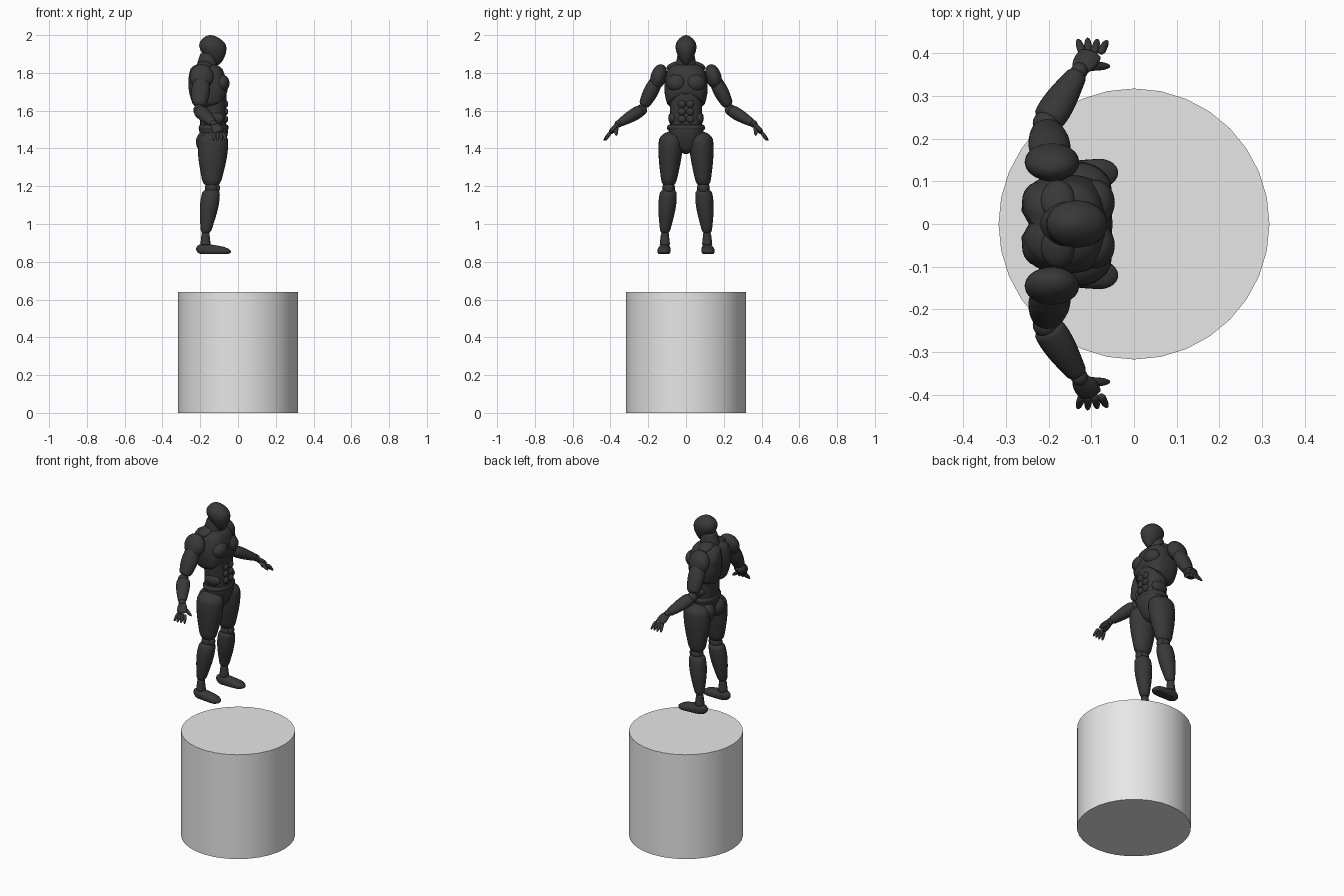
import bpy, bmesh, math
from mathutils import Vector, Matrix

cube = bpy.data.objects.get("Cube")
if cube:
    bpy.data.objects.remove(cube)


def material(name, value):
    made = bpy.data.materials.new(name)
    made.use_nodes = True
    colour = (value, value, value, 1)
    made.diffuse_color = colour
    made.node_tree.nodes["Principled BSDF"].inputs["Base Color"].default_value = colour
    return made


CHARCOAL = material("charcoal", .04)
LIGHT_GREY = material("light grey", .8)
FORWARD, SIDE, UP = Matrix.Identity(3)


def finish(name, bm, mat, mirror):
    bmesh.ops.recalc_face_normals(bm, faces=bm.faces)
    mesh = bpy.data.meshes.new(name)
    bm.to_mesh(mesh)
    bm.free()
    mesh.materials.append(mat)
    part = bpy.data.objects.new(name, mesh)
    bpy.context.collection.objects.link(part)
    bpy.ops.object.select_all(action="DESELECT")
    part.select_set(True)
    bpy.context.view_layer.objects.active = part
    bpy.ops.object.shade_smooth_by_angle(angle=math.radians(40))
    if mirror:
        part.modifiers.new("mirror", "MIRROR").use_axis = (False, True, False)


def ball(name, centre, size, mirror=True, turn=0):
    bm = bmesh.new()
    bmesh.ops.create_uvsphere(bm, u_segments=24, v_segments=14, radius=1)
    bm.transform(Matrix.Translation(centre) @ Matrix.Rotation(turn, 4, "X")
                 @ Matrix.Diagonal((*size, 1)))
    finish(name, bm, CHARCOAL, mirror)


def muscle(name, start, end, first, last, bulge=0, peak=.5, depth=1, cap=.1, axis=None,
           ref=FORWARD, square=1, shape=None, mirror=True, sides=24, rows=20):
    """Tapered form with a swelling at peak and rounded ends.
    Radii run along ref; depth scales them across it."""
    start, end = Vector(start), Vector(end)
    axis = (axis or end - start).normalized()
    along = (ref - axis * ref.dot(axis)).normalized()
    across = axis.cross(along)
    skew = math.log(.5) / math.log(peak)
    bm = bmesh.new()
    loops = []
    for row in range(rows + 1):
        t = (1 - math.cos(math.pi * row / rows)) / 2
        radius = first + (last - first) * t + bulge * math.sin(math.pi * t ** skew)
        inset = max(0, 1 - min(t, 1 - t) / cap)
        radius *= max(.05, math.sqrt(1 - inset * inset))
        loop = []
        for side in range(sides):
            angle = math.tau * side / sides
            c, s = (math.copysign(abs(w) ** square, w) * radius
                    for w in (math.cos(angle), math.sin(angle)))
            point = start.lerp(end, t) + along * c + across * s * depth
            if shape:
                shape(point)
            loop.append(bm.verts.new(point))
        loops.append(loop)
    for low, high in zip(loops, loops[1:]):
        for side in range(sides):
            nxt = (side + 1) % sides
            bm.faces.new((low[side], low[nxt], high[nxt], high[side]))
    bm.faces.new(loops[0])
    bm.faces.new(loops[-1])
    finish(name, bm, CHARCOAL, mirror)


# Pedestal
bm = bmesh.new()
bmesh.ops.create_cone(bm, cap_ends=True, segments=32, radius1=.317, radius2=.317, depth=.64)
bm.transform(Matrix.Translation(UP * .32))
finish("pedestal", bm, LIGHT_GREY, False)

# Head and neck
muscle("head", (-.115, 0, 1.84), (-.145, 0, 2), .045, .06, bulge=.018, peak=.65,
       depth=.78, cap=.45, axis=UP, mirror=False)
muscle("neck", (-.17, 0, 1.79), (-.155, 0, 1.91), .065, .042, axis=UP, mirror=False)


# Chest shell: arched rib edge in front, groove along the spine
def rib_arch(point):
    low = max(0, min(1, (1.72 - point.z) * 8))
    front = max(0, min(1, (point.x + .17) * 12))
    point.z += low * front * .08 * max(0, 1 - (point.y / .1) ** 2)
    if point.x < -.17:
        point.x += .02 * math.exp(-(point.y / .02) ** 2)


muscle("chest", (-.15, 0, 1.6), (-.172, 0, 1.855), .08, .075, bulge=.027, depth=1.1,
       cap=.15, axis=UP, square=.72, shape=rib_arch, mirror=False, sides=40)
ball("pectoral", (-.09, .05, 1.745), (.045, .054, .048))
ball("shoulder_blade", (-.222, .053, 1.765), (.04, .046, .065))
ball("collar_muscle", (-.178, .055, 1.838), (.04, .05, .022), turn=-.3)

# Waist and abdominal muscles
muscle("abdomen", (-.13, 0, 1.47), (-.135, 0, 1.7), .07, .076, bulge=-.004, depth=1.22,
       cap=.05, axis=UP, square=.85, mirror=False)
for row in range(3):
    ball(f"abdominal_{row + 1}", (-.066, .022, 1.555 + .04 * row), (.014, .021, .02))
ball("side_muscle", (-.125, .07, 1.56), (.052, .024, .035))

# Pelvis
muscle("pelvis", (-.125, 0, 1.37), (-.13, 0, 1.53), .025, .08, bulge=.014, depth=1.2,
       cap=.2, axis=UP, square=.9, mirror=False)
muscle("waist_band", (-.13, 0, 1.495), (-.128, 0, 1.527), .074, .072, bulge=.006,
       depth=1.28, cap=.05, axis=UP, square=.9, mirror=False)
ball("buttock", (-.178, .048, 1.435), (.045, .047, .055))

# Legs
KNEE, ANKLE = Vector((-.14, .092, 1.19)), Vector((-.172, .112, .945))
muscle("thigh", (-.13, .078, 1.49), KNEE, .065, .042, bulge=.022, peak=.35, depth=.8,
       cap=.15, axis=UP)
ball("knee_joint", KNEE, (.036, .034, .034))
ball("knee_cap", KNEE + FORWARD * .028, (.016, .024, .028))
muscle("shin", KNEE, ANKLE, .036, .024, bulge=.018, peak=.35, depth=.95, axis=UP)
muscle("ankle", ANKLE + UP * .01, ANKLE - UP * .06, .02, .028)


# Feet: flat soles, sloping down to the toes
def flat_sole(point):
    height = max(0, point.z - .842)
    point.z = .842 + height * (1 - 3 * (point.x + .22))


muscle("foot", (-.222, .11, .868), (-.037, .12, .868), .026, .034, bulge=.004,
       depth=1.15, cap=.25, axis=FORWARD, ref=SIDE, square=.85, shape=flat_sole)

# Arms
SHOULDER, ELBOW, WRIST = map(Vector, ((-.192, .145, 1.78), (-.206, .236, 1.603),
                                      (-.128, .358, 1.53)))
ball("shoulder_cap", SHOULDER, (.064, .042, .068), turn=.3)
muscle("upper_arm", SHOULDER, ELBOW.lerp(SHOULDER, .1), .036, .032, bulge=.015, depth=.8)
ball("elbow_joint", ELBOW, (.031, .03, .03))
muscle("forearm", ELBOW, WRIST, .032, .022, bulge=.01, peak=.35, depth=.85)
ball("wrist_joint", WRIST, (.02, .02, .02))

# Hands
KNUCKLES = Vector((-.1, .4, 1.485))
muscle("palm", WRIST, KNUCKLES, .018, .026, bulge=.007, depth=.5)
for finger in range(4):
    spread = FORWARD * (finger - 1.5)
    tip = KNUCKLES + Vector((.003, .035 - .003 * abs(finger - 1), -.043))
    muscle(f"finger_{finger + 1}", KNUCKLES + spread * .014, tip + spread * .023,
           .009, .005, bulge=.002, cap=.2, sides=12, rows=10)
muscle("thumb", WRIST.lerp(KNUCKLES, .3), (-.056, .369, 1.468), .012, .006, bulge=.002,
       cap=.2, ref=SIDE, sides=12, rows=10)
